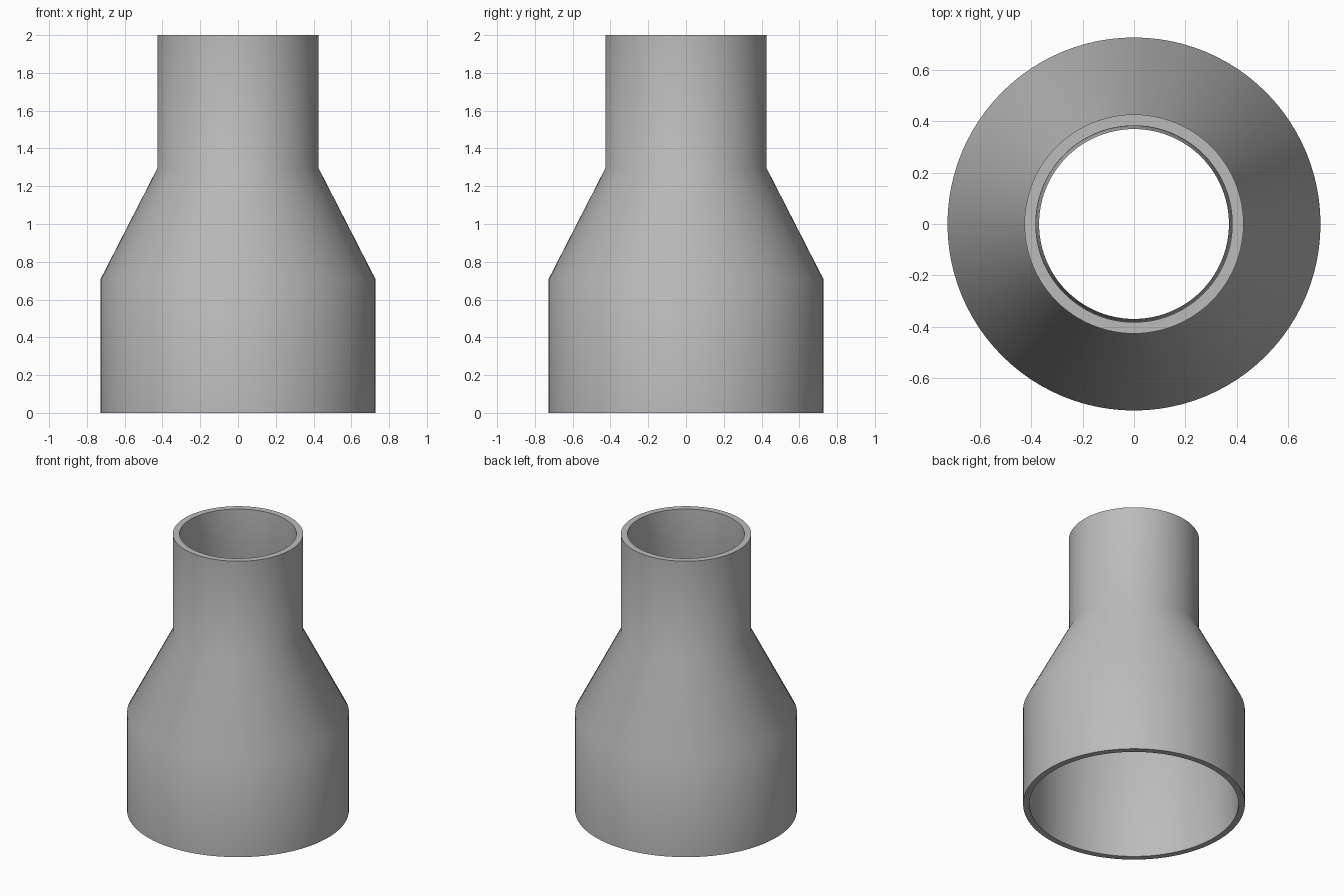
import bpy, bmesh, math

if "Cube" in bpy.data.objects:
    bpy.data.objects.remove(bpy.data.objects["Cube"])

SEGMENTS = 96
# Closed wall section (radius, height): outside going up, then inside going down
PROFILE = [(0.727, 0.0), (0.727, 0.71), (0.427, 1.295), (0.427, 2.0),
           (0.383, 2.0), (0.37, 1.295), (0.685, 0.70), (0.685, 0.0)]

grey = bpy.data.materials.new("plain grey")
grey.diffuse_color = (0.5, 0.5, 0.5, 1.0)
grey.use_nodes = True
grey.node_tree.nodes["Principled BSDF"].inputs["Base Color"].default_value = grey.diffuse_color

# Revolve the wall section into a hollow reducer
bm = bmesh.new()
rings = []
for r, z in PROFILE:
    rings.append([bm.verts.new((r * math.cos(2 * math.pi * i / SEGMENTS),
                                r * math.sin(2 * math.pi * i / SEGMENTS), z))
                  for i in range(SEGMENTS)])
for a, b in zip(rings, rings[1:] + rings[:1]):
    for i in range(SEGMENTS):
        j = (i + 1) % SEGMENTS
        bm.faces.new((a[i], a[j], b[j], b[i]))
bmesh.ops.recalc_face_normals(bm, faces=bm.faces[:])

mesh = bpy.data.meshes.new("pipe_reducer")
bm.to_mesh(mesh)
bm.free()
mesh.materials.append(grey)
reducer = bpy.data.objects.new("pipe_reducer", mesh)
bpy.context.collection.objects.link(reducer)

# Smooth walls and shoulders, crisp rims
bpy.context.view_layer.objects.active = reducer
reducer.select_set(True)
bpy.ops.object.shade_smooth_by_angle(angle=math.radians(35))
